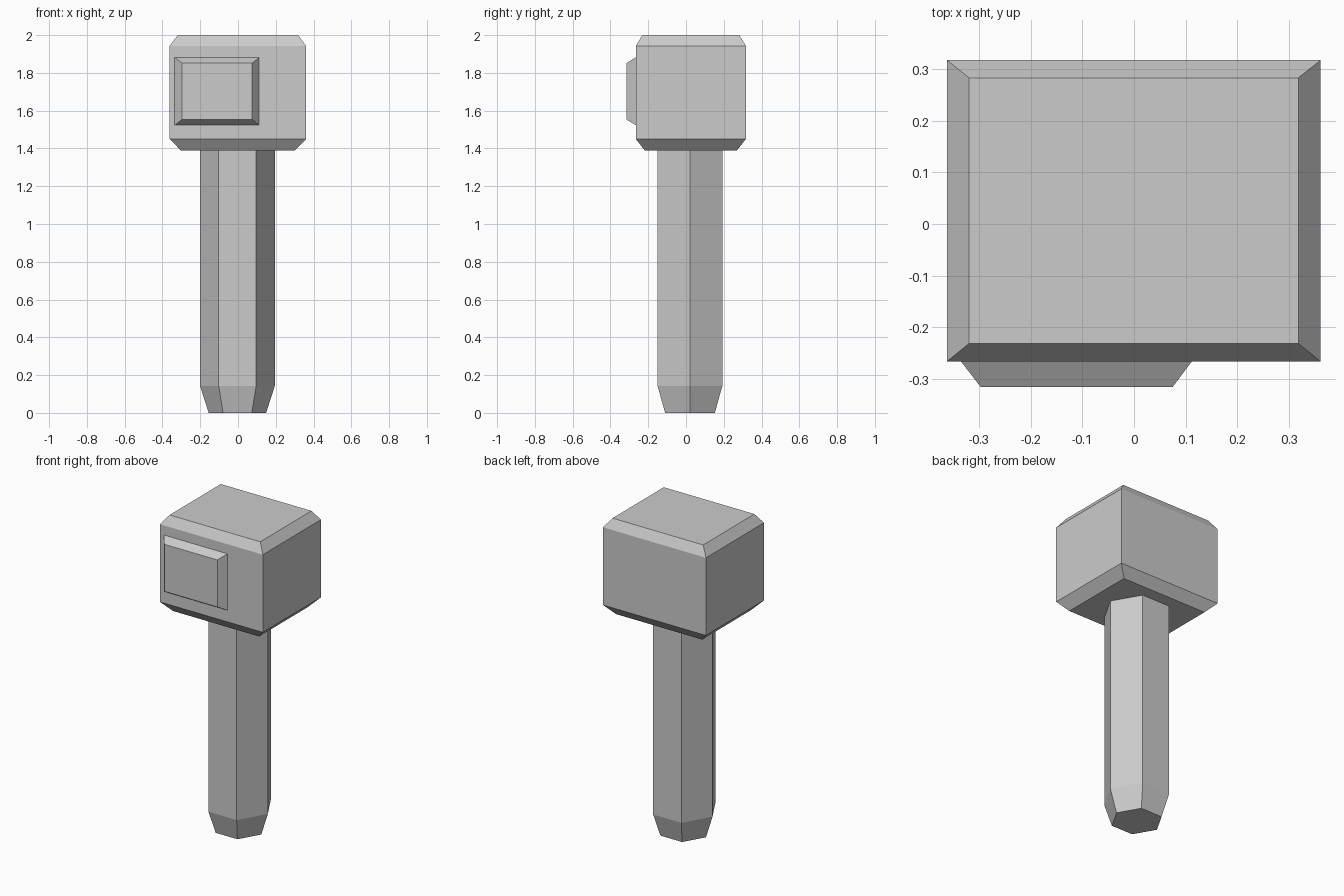
import bpy, bmesh, math
from mathutils import Vector

cube = bpy.data.objects.get("Cube")
if cube:
    bpy.data.objects.remove(cube, do_unlink=True)

# One plain grey for every part
GREY = (0.6, 0.6, 0.6, 1.0)
grey = bpy.data.materials.new("plain_grey")
grey.use_nodes = True
grey.diffuse_color = GREY
grey.node_tree.nodes["Principled BSDF"].inputs["Base Color"].default_value = GREY


def rectangle(x0, x1, y0, y1):
    return [(x0, y0), (x1, y0), (x1, y1), (x0, y1)]


def hexagon(radius, cx, cy):
    return [(cx + radius * math.cos(i * math.pi / 3),
             cy + radius * math.sin(i * math.pi / 3)) for i in range(6)]


def loft(name, sections, place=lambda x, y, h: Vector((x, y, h))):
    """Join (height, outline) sections into a closed, flat-shaded solid."""
    bm = bmesh.new()
    rings = [[bm.verts.new(place(x, y, h)) for x, y in outline]
             for h, outline in sections]
    for low, high in zip(rings, rings[1:]):
        for i in range(len(low)):
            j = (i + 1) % len(low)
            bm.faces.new((low[i], low[j], high[j], high[i]))
    bm.faces.new(rings[0][::-1])
    bm.faces.new(rings[-1])
    bmesh.ops.recalc_face_normals(bm, faces=bm.faces)
    mesh = bpy.data.meshes.new(name)
    bm.to_mesh(mesh)
    bm.free()
    mesh.materials.append(grey)
    obj = bpy.data.objects.new(name, mesh)
    bpy.context.scene.collection.objects.link(obj)
    return obj


# Six-sided post with a tapered foot
loft("post", [(0.0, hexagon(0.152, -0.003, 0.021)),
              (0.143, hexagon(0.198, -0.003, 0.021)),
              (1.39, hexagon(0.198, -0.003, 0.021))])

# Box head with bevelled top and bottom rims
body = rectangle(-0.362, 0.361, -0.266, 0.317)
loft("head", [(1.39, rectangle(-0.303, 0.302, -0.219, 0.270)),
              (1.45, body),
              (1.943, body),
              (2.0, rectangle(-0.319, 0.318, -0.231, 0.283))])

# Raised panel on the front, off to the right side
loft("front_panel", [(0.262, rectangle(-0.335, 0.112, 1.523, 1.882)),
                     (0.266, rectangle(-0.335, 0.112, 1.523, 1.882)),
                     (0.315, rectangle(-0.297, 0.075, 1.553, 1.852))],
     place=lambda x, z, depth: Vector((x, -depth, z)))
